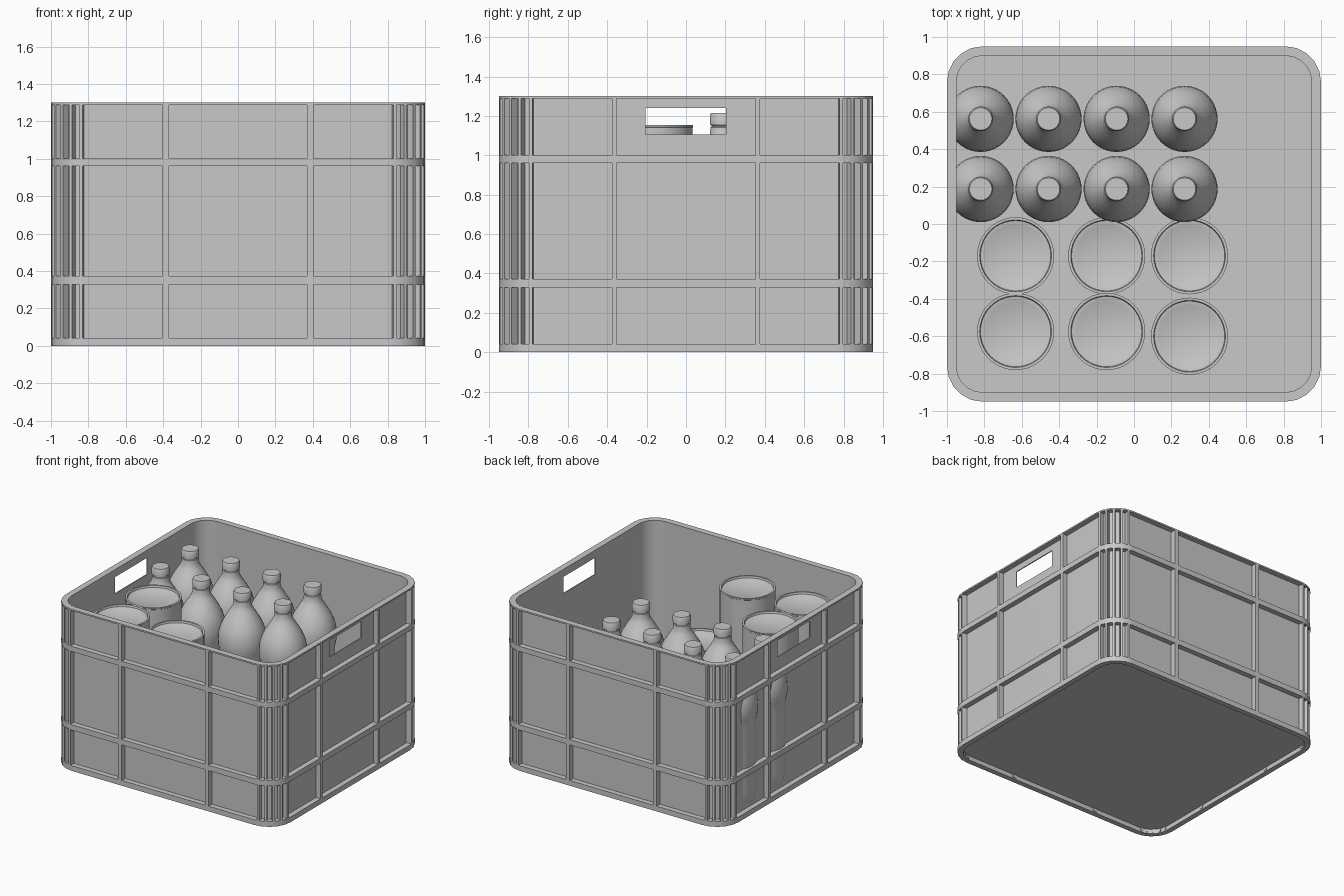
import bpy, bmesh
from math import pi, sin, cos, radians
from mathutils import Matrix

if "Cube" in bpy.data.objects:
    bpy.data.objects.remove(bpy.data.objects["Cube"])

HX, HY, H = 1.0, 0.95, 1.3      # crate half sizes and height
R, STEPS = 0.19, 5              # corner radius and facets
DEPTH, WALL = 0.042, 0.05       # panel recess, total wall
FLOOR, UNDER = 0.05, 0.035      # top and underside of the floor

grey = bpy.data.materials.new("plain_grey")
grey.use_nodes = True
COLOUR = (0.58, 0.58, 0.58, 1)
grey.diffuse_color = COLOUR
grey.node_tree.nodes["Principled BSDF"].inputs["Base Color"].default_value = COLOUR


def finish(name, bm, smooth=True):
    bmesh.ops.recalc_face_normals(bm, faces=bm.faces)
    mesh = bpy.data.meshes.new(name)
    bm.to_mesh(mesh)
    bm.free()
    mesh.materials.append(grey)
    ob = bpy.data.objects.new(name, mesh)
    bpy.context.collection.objects.link(ob)
    bpy.ops.object.select_all(action="DESELECT")
    ob.select_set(True)
    bpy.context.view_layer.objects.active = ob
    if smooth:
        bpy.ops.object.shade_smooth_by_angle(angle=radians(30))
    return ob


def flatten_panels(ob):
    """Keep large flat faces evenly shaded."""
    mod = ob.modifiers.new("flat_panels", "WEIGHTED_NORMAL")
    mod.keep_sharp = True


def outline(inset):
    """Rounded rectangle, moved inward by inset."""
    pts = []
    for k, (sx, sy) in enumerate([(1, 1), (-1, 1), (-1, -1), (1, -1)]):
        for i in range(STEPS + 1):
            a = (k + i / STEPS) * pi / 2
            pts.append((sx * (HX - R) + (R - inset) * cos(a),
                        sy * (HY - R) + (R - inset) * sin(a)))
    return pts


def loft(bm, section, closed):
    """Sweep (inset, z) points around the outline."""
    loops = [[bm.verts.new((x, y, z)) for x, y in outline(d)] for d, z in section]
    pairs = list(zip(loops, loops[1:]))
    if closed:
        pairs.append((loops[-1], loops[0]))
    else:
        bm.faces.new(loops[0])
        bm.faces.new(loops[-1])
    n = len(loops[0])
    for a, b in pairs:
        for i in range(n):
            j = (i + 1) % n
            bm.faces.new((a[i], a[j], b[j], b[i]))


def box(bm, centre, size, angle=0):
    m = (Matrix.Translation(centre) @ Matrix.Rotation(angle, 4, "Z")
         @ Matrix.Diagonal((*size, 1)))
    bmesh.ops.create_cube(bm, size=1, matrix=m)


def lathe(name, profile, place, steps=40):
    bm = bmesh.new()
    verts = [bm.verts.new((r, 0, z)) for r, z in profile]
    edges = [bm.edges.new(p) for p in zip(verts, verts[1:])]
    bmesh.ops.spin(bm, geom=verts + edges, cent=(0, 0, 0), axis=(0, 0, 1),
                   angle=2 * pi, steps=steps)
    bmesh.ops.remove_doubles(bm, verts=bm.verts, dist=0.0005)
    bmesh.ops.translate(bm, verts=bm.verts, vec=place)
    return finish(name, bm)


# Crate shell with a raised floor
bm = bmesh.new()
loft(bm, [(DEPTH, UNDER), (DEPTH, H), (WALL, H), (WALL, FLOOR)], False)
shell = finish("crate_shell", bm)

# Hand holes through both side walls
bm = bmesh.new()
box(bm, (0, -0.002, 1.172), (2.4, 0.408, 0.134))
cutter = finish("hand_hole_cutter", bm, False)
cutter.hide_render = True
mod = shell.modifiers.new("hand_holes", "BOOLEAN")
mod.object = cutter
mod.solver = "EXACT"
bpy.context.view_layer.objects.active = shell
bpy.ops.object.modifier_apply(modifier=mod.name)
bpy.data.objects.remove(cutter)
flatten_panels(shell)

# Horizontal bands; the lowest one forms the foot rim
bm = bmesh.new()
for z0, z1 in [(0, 0.042), (0.328, 0.372), (0.96, 1.002), (1.288, H)]:
    loft(bm, [(0, z0), (0, z1), (DEPTH, z1), (DEPTH, z0)], True)
flatten_panels(finish("crate_bands", bm))

# Upright ribs on the walls and around the corners
bm = bmesh.new()
RIB_H = H - 0.02
thick = DEPTH + 0.003
for s in (-1, 1):
    for t in (-1, 1):
        box(bm, (t * 0.387, s * (HY - thick / 2), H / 2), (0.034, thick, RIB_H))
        box(bm, (s * (HX - thick / 2), t * 0.364, H / 2), (thick, 0.024, RIB_H))
for k, (sx, sy) in enumerate([(1, 1), (-1, 1), (-1, -1), (1, -1)]):
    for i in range(STEPS):
        a = (k + (i + 0.5) / STEPS) * pi / 2
        r = R * cos(pi / 4 / STEPS) - thick / 2
        box(bm, (sx * (HX - R) + r * cos(a), sy * (HY - R) + r * sin(a), H / 2),
            (thick, 0.018, RIB_H), a)
finish("crate_ribs", bm, False)

# Bottles
BOTTLE = [(0, FLOOR), (0.13, FLOOR), (0.148, 0.08), (0.157, 0.12), (0.161, 0.16),
          (0.161, 0.7), (0.166, 0.74), (0.175, 0.78), (0.177, 0.83),
          (0.172, 0.885), (0.158, 0.935), (0.135, 0.985), (0.105, 1.035),
          (0.08, 1.075), (0.065, 1.105), (0.063, 1.142), (0.058, 1.145),
          (0.058, 1.152), (0.066, 1.155), (0.066, 1.203), (0.06, 1.214),
          (0, 1.214)]
for x in (-0.82, -0.457, -0.093, 0.27):
    for y in (0.562, 0.187):
        lathe("bottle", BOTTLE, (x, y, 0))

# Jars, some stacked two high
TALL = 0.552
JAR = [(0, 0), (0.195, 0), (0.204, 0.01), (0.204, TALL - 0.012),
       (0.206, TALL - 0.01), (0.206, TALL), (0.192, TALL),
       (0.188, TALL - 0.014), (0.165, TALL - 0.016),
       (0.148, TALL - 0.024), (0, TALL - 0.024)]
for x, y, count in [(-0.633, -0.17, 2), (-0.146, -0.17, 1), (0.297, -0.17, 1),
                    (-0.633, -0.575, 2), (-0.146, -0.575, 2), (0.297, -0.6, 1)]:
    for level in range(count):
        lathe("jar", JAR, (x, y, FLOOR + level * TALL))
